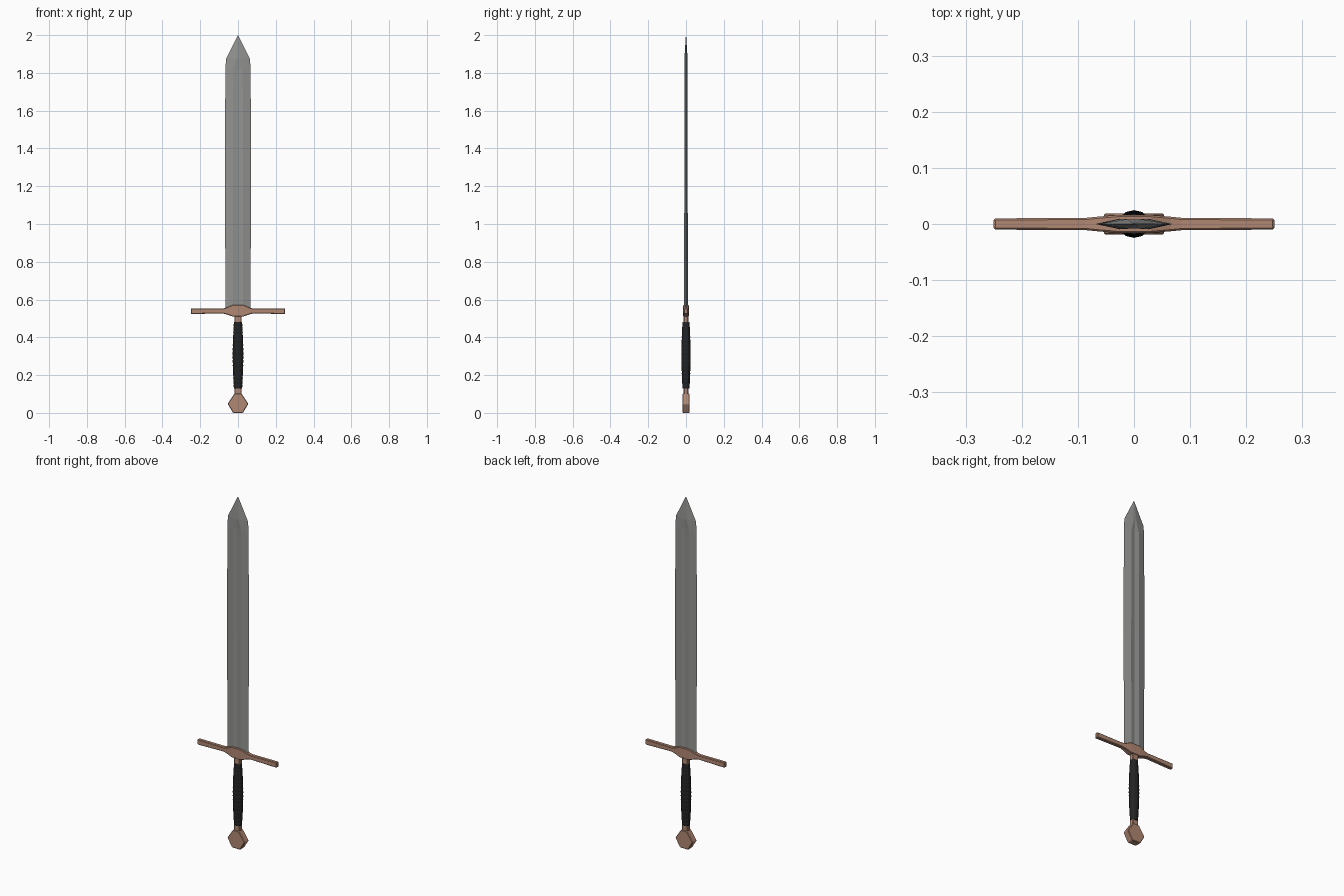
import bpy, bmesh, math

if "Cube" in bpy.data.objects:
    bpy.data.objects.remove(bpy.data.objects["Cube"])


def material(name, rgb):
    m = bpy.data.materials.new(name)
    m.diffuse_color = (*rgb, 1)
    m.use_nodes = True
    m.node_tree.nodes["Principled BSDF"].inputs["Base Color"].default_value = m.diffuse_color
    return m


BRONZE = material("bronze", (0.44, 0.245, 0.17))
STEEL = material("steel", (0.29, 0.29, 0.285))
LEATHER = material("black leather", (0.017, 0.017, 0.018))


def loft(name, rings, mat, bevel=0.0):
    """Skin a list of equal-length point rings and cap both ends."""
    bm = bmesh.new()
    vs = [[bm.verts.new(p) for p in r] for r in rings]
    n = len(vs[0])
    for a, b in zip(vs, vs[1:]):
        for i in range(n):
            j = (i + 1) % n
            bm.faces.new((a[i], a[j], b[j], b[i]))
    bm.faces.new(vs[0])
    bm.faces.new(vs[-1])
    bmesh.ops.remove_doubles(bm, verts=bm.verts, dist=1e-5)
    bmesh.ops.recalc_face_normals(bm, faces=bm.faces)
    me = bpy.data.meshes.new(name)
    bm.to_mesh(me)
    bm.free()
    me.materials.append(mat)
    ob = bpy.data.objects.new(name, me)
    bpy.context.collection.objects.link(ob)
    if bevel:
        mod = ob.modifiers.new("bevel", 'BEVEL')
        mod.width = bevel
        mod.segments = 1
        mod.limit_method = 'ANGLE'
    return ob


# Blade: lens section with a central fuller that closes near the tip
def blade_ring(z, edge, ridge, lip, y_ridge, y_lip, y_mid):
    half = [(edge, 0), (ridge, y_ridge), (lip, y_lip), (0, y_mid),
            (-lip, y_lip), (-ridge, y_ridge)]
    return [(x, y, z) for x, y in half] + [(-x, -y, z) for x, y in half]


loft("blade", [
    blade_ring(0.54, 0.066, 0.026, 0.020, 0.0095, 0.0085, 0.005),
    blade_ring(1.20, 0.069, 0.026, 0.020, 0.0092, 0.0082, 0.005),
    blade_ring(1.82, 0.067, 0.025, 0.019, 0.0088, 0.0080, 0.005),
    blade_ring(1.875, 0.063, 0.012, 0.004, 0.0085, 0.0083, 0.0080),
    blade_ring(2.00, 0.0008, 0.0005, 0.0002, 0.0006, 0.0007, 0.0008),
], STEEL)


# Crossguard: rectangular section lofted along x, swelling at the centre
def guard_ring(x, lo, hi, y):
    return [(x, -y, lo), (x, y, lo), (x, y, hi), (x, -y, hi)]


half = [(0.25, 0.523, 0.553, 0.010), (0.085, 0.527, 0.552, 0.011),
        (0.065, 0.523, 0.556, 0.013), (0.03, 0.511, 0.571, 0.016)]
loft("crossguard", [guard_ring(-x, *r) for x, *r in half]
     + [guard_ring(x, *r) for x, *r in reversed(half)], BRONZE, 0.003)


# Collars joining the grip to the guard and pommel
def collar(name, z0, z1):
    loft(name, [[(-.018, -.012, z), (.018, -.012, z), (.018, .012, z), (-.018, .012, z)]
                for z in (z0, z1)], BRONZE, 0.003)


collar("upper_collar", 0.47, 0.52)
collar("lower_collar", 0.09, 0.14)

# Grip: swollen handle with fine wrapped ridges
rings = []
for k in range(33):
    t = k / 32
    z = 0.13 + 0.35 * t
    r = 0.0215 + 0.0065 * math.sin(math.pi * t) + (0.0008 if k % 2 else -0.0004)
    rings.append([(r * math.cos(a), 0.86 * r * math.sin(a), z)
                  for a in (2 * math.pi * i / 12 for i in range(12))])
loft("grip", rings, LEATHER)

# Pommel: flat hexagonal plate, front to back
hexagon = [(-0.026, 0), (0.026, 0), (0.055, 0.048),
           (0.019, 0.102), (-0.019, 0.102), (-0.055, 0.048)]
loft("pommel", [[(x, y, z) for x, z in hexagon] for y in (-0.019, 0.019)], BRONZE, 0.003)
